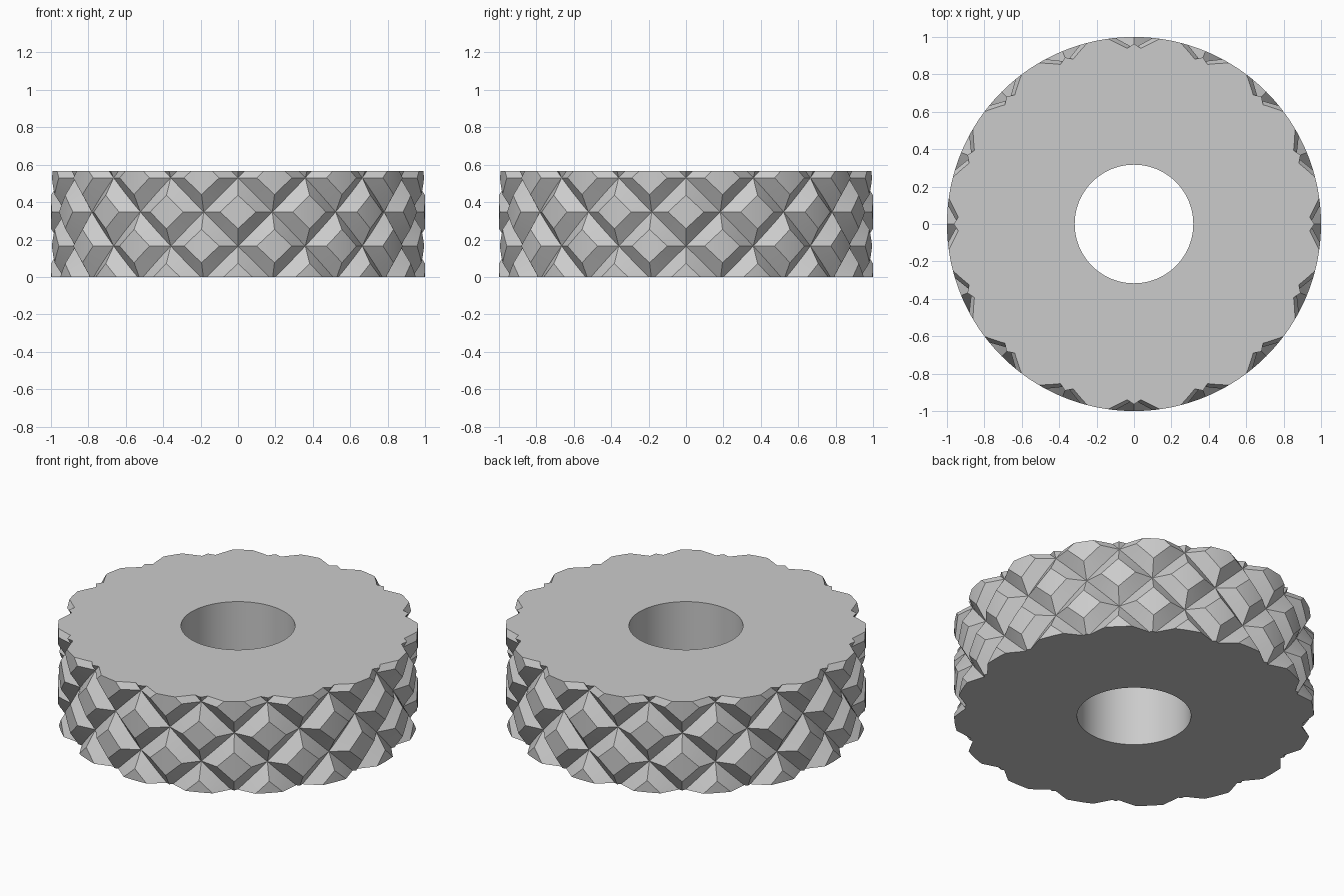
import bpy, bmesh, math

cube = bpy.data.objects.get("Cube")
if cube:
    bpy.data.objects.remove(cube, do_unlink=True)

RADIUS, GROOVE_RADIUS, HOLE_RADIUS = 1.0, 0.94, 0.317
HEIGHT = 0.567
COUNT = 16                     # studs around each row
HALF_ANGLE = math.pi / COUNT   # half a stud, around
HALF_Z = 0.1825                # half a stud, upwards
FIRST_Z = -0.0175              # centre of the lowest row
FLAT = 0.49                    # share of a stud that stays uncut
STEPS = 8                      # strips across one stud

bm = bmesh.new()


def point(radius, angle, z):
    return bm.verts.new((radius * math.cos(angle), radius * math.sin(angle), z))


def add_stud(angle, z):
    """Diamond stud: curved flat top with four slopes down to the grooves."""
    def at(u, side, scale, radius):
        return point(radius, angle + scale * u * HALF_ANGLE,
                     z + side * scale * (1 - abs(u)) * HALF_Z)

    for i in range(STEPS):
        u, v = -1 + 2 * i / STEPS, -1 + 2 * (i + 1) / STEPS
        bm.faces.new([at(u, -1, FLAT, RADIUS), at(v, -1, FLAT, RADIUS),
                      at(v, 1, FLAT, RADIUS), at(u, 1, FLAT, RADIUS)])
        for side in (-1, 1):
            bm.faces.new([at(u, side, 1, GROOVE_RADIUS), at(v, side, 1, GROOVE_RADIUS),
                          at(v, side, FLAT, RADIUS), at(u, side, FLAT, RADIUS)])


# Knurled rim: staggered rows of studs
for row in range(-1, 6):
    for i in range(COUNT):
        add_stud((2 * i + row % 2) * HALF_ANGLE, FIRST_Z + row * HALF_Z)
bmesh.ops.remove_doubles(bm, verts=bm.verts[:], dist=0.0001)

# Trim the rim level at the bottom and the top
for z, normal in ((0, (0, 0, -1)), (HEIGHT, (0, 0, 1))):
    bmesh.ops.bisect_plane(bm, geom=bm.verts[:] + bm.edges[:] + bm.faces[:],
                           dist=0.00001, plane_co=(0, 0, z), plane_no=normal,
                           clear_outer=True)

# Wall of the centre hole
SEGMENTS = 96
rings = [[point(HOLE_RADIUS, math.tau * i / SEGMENTS, z) for i in range(SEGMENTS)]
         for z in (0, HEIGHT)]
for i in range(SEGMENTS):
    j = (i + 1) % SEGMENTS
    bm.faces.new([rings[0][i], rings[0][j], rings[1][j], rings[1][i]])

# Flat bottom and top between rim and hole
for z in (0, HEIGHT):
    border = [e for e in bm.edges if e.is_boundary
              and all(abs(v.co.z - z) < 0.0001 for v in e.verts)]
    bmesh.ops.triangle_fill(bm, use_beauty=True, use_dissolve=False, edges=border)
bmesh.ops.recalc_face_normals(bm, faces=bm.faces[:])

mesh = bpy.data.meshes.new("knurled_wheel")
bm.to_mesh(mesh)
bm.free()
wheel = bpy.data.objects.new("knurled_wheel", mesh)
bpy.context.collection.objects.link(wheel)

# Plain grey
grey = bpy.data.materials.new("light_grey")
grey.use_nodes = True
colour = (0.6, 0.6, 0.6, 1)
grey.diffuse_color = colour
for node in grey.node_tree.nodes:
    if node.type == 'BSDF_PRINCIPLED':
        node.inputs["Base Color"].default_value = colour
mesh.materials.append(grey)

bpy.ops.object.select_all(action='DESELECT')
wheel.select_set(True)
bpy.context.view_layer.objects.active = wheel
bpy.ops.object.shade_smooth_by_angle(angle=math.radians(25))
